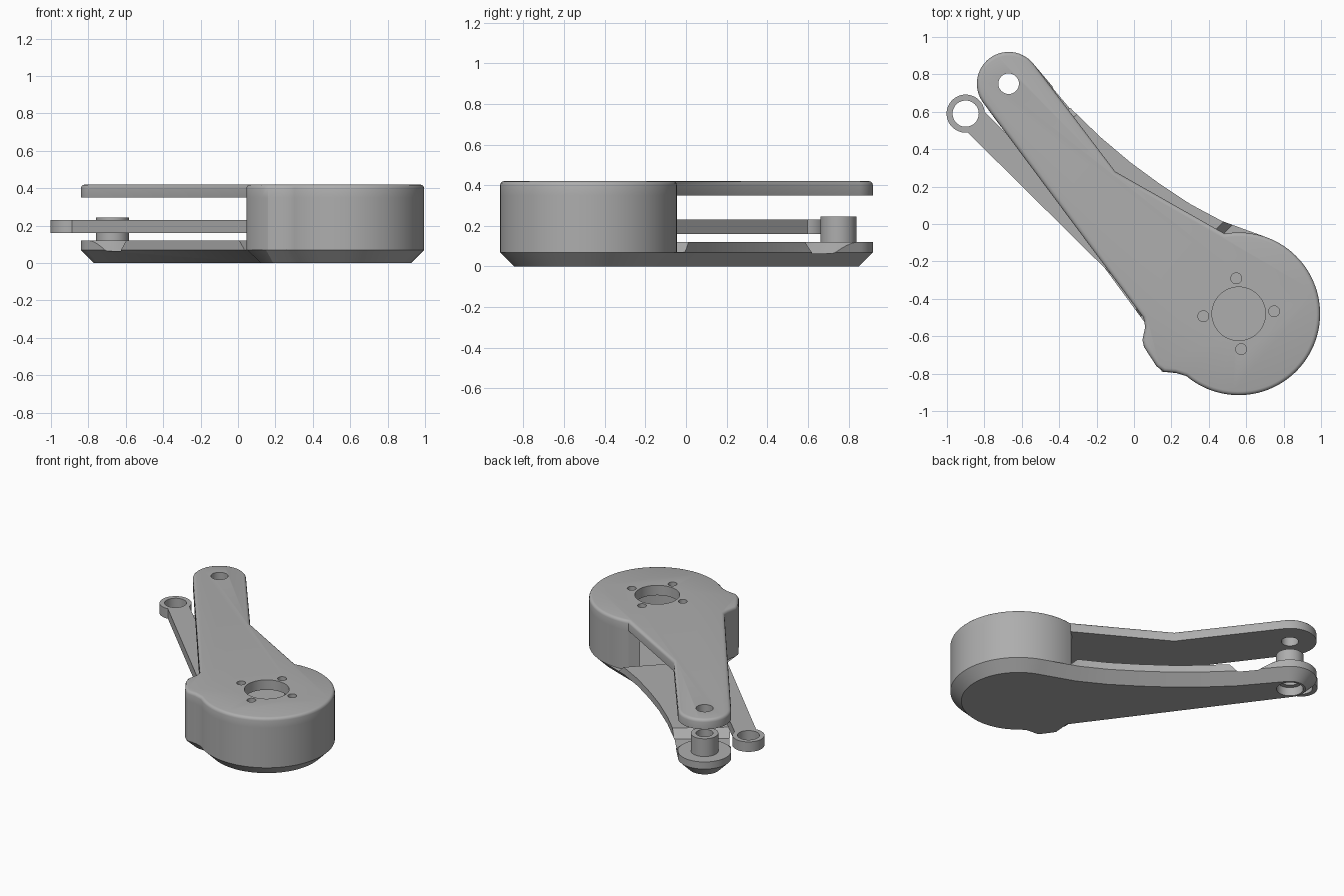
import bpy, bmesh, math
from mathutils import Vector

if "Cube" in bpy.data.objects:
    bpy.data.objects.remove(bpy.data.objects["Cube"])

grey = bpy.data.materials.new("plain grey")
grey.use_nodes = True
COLOUR = (0.42, 0.42, 0.42, 1)
grey.diffuse_color = COLOUR
grey.node_tree.nodes["Principled BSDF"].inputs["Base Color"].default_value = COLOUR

HUB, HUB_R = Vector((0.56, -0.48)), 0.435
PIVOT, PIVOT_R = Vector((-0.67, 0.75)), 0.17
ROD_EYE = Vector((-0.9, 0.59))


def arc(centre, r, a0, a1, n):
    angles = [math.radians(a0 + (a1 - a0) * i / n) for i in range(n + 1)]
    return [centre + Vector((math.cos(a), math.sin(a))) * r for a in angles]


def inset(points, d):
    """Move a counter-clockwise outline inwards with mitred corners."""
    out = []
    for i, p in enumerate(points):
        e0 = (p - points[i - 1]).normalized()
        e1 = (points[(i + 1) % len(points)] - p).normalized()
        n0, n1 = Vector((-e0.y, e0.x)), Vector((-e1.y, e1.x))
        out.append(p + (n0 + n1) * d / (1 + n0.dot(n1)))
    return out


def finish(bm, name):
    bmesh.ops.recalc_face_normals(bm, faces=bm.faces)
    mesh = bpy.data.meshes.new(name)
    bm.to_mesh(mesh)
    bm.free()
    mesh.materials.append(grey)
    ob = bpy.data.objects.new(name, mesh)
    bpy.context.collection.objects.link(ob)
    return ob


def prism(name, points, levels):
    """Stack insets of an outline at the (height, inset) levels."""
    bm = bmesh.new()
    rings = [[bm.verts.new((p.x, p.y, z)) for p in inset(points, d)] for z, d in levels]
    for lo, hi in zip(rings, rings[1:]):
        for i in range(len(lo)):
            bm.faces.new((lo[i - 1], lo[i], hi[i], hi[i - 1]))
    bm.faces.new(rings[0])
    bm.faces.new(rings[-1])
    return finish(bm, name)


def cylinder(name, centre, r, z0, z1, n=48):
    return prism(name, arc(centre, r, 0, 360 - 360 / n, n - 1), [(z0, 0), (z1, 0)])


def trough(name, origin, along, profile):
    """Cutter with a (distance, height) section, swept across a direction."""
    along = along.normalized()
    across = Vector((along.y, -along.x))
    bm = bmesh.new()
    rings = []
    for side in (-1, 1):
        pts = [(origin + along * s + across * side, z) for s, z in profile]
        rings.append([bm.verts.new((p.x, p.y, z)) for p, z in pts])
    a, b = rings
    for i in range(len(a)):
        bm.faces.new((a[i - 1], a[i], b[i], b[i - 1]))
    bm.faces.new(a)
    bm.faces.new(b)
    return finish(bm, name)


def cut(ob, *cutters):
    for c in cutters:
        c.hide_render = True
        mod = ob.modifiers.new("cut", 'BOOLEAN')
        mod.operation, mod.solver, mod.object = 'DIFFERENCE', 'EXACT', c
        bpy.context.view_layer.objects.active = ob
        bpy.ops.object.modifier_apply(modifier=mod.name)
        bpy.data.objects.remove(c)


# Shared outline pieces, counter-clockwise
tip = arc(PIVOT, PIVOT_R, 37, 217, 32)
bump = [Vector(p) for p in ((0.05, -0.5), (0.06, -0.55), (0.045, -0.62), (0.055, -0.66),
                            (0.12, -0.76), (0.16, -0.79), (0.22, -0.795))]
coarse_bump = [Vector(p) for p in ((0.06, -0.53), (0.05, -0.65), (0.15, -0.79), (0.26, -0.8))]
curve = [Vector(p) for p in ((0.47, 0.016), (0.3, 0.107), (0.13, 0.22),
                             (-0.02, 0.33), (-0.18, 0.465), (-0.33, 0.61))]

# Lower plate: chamfered underneath, recessed at the hub and near the pivot
base = tip + coarse_bump + arc(HUB, HUB_R, 230, 430, 56) + curve
lower_plate = prism("lower_plate", base, [(0, 0.07), (0.07, 0), (0.12, 0)])
hub_recess = trough("hub_recess", Vector((0, 0)), Vector((1, -1)),
                    [(0.32, 0.13), (0.375, 0.071), (2, 0.071), (2, 0.13)])
channel = trough("channel", PIVOT, Vector((-0.6, 0.8)),
                 [(-0.36, 0.13), (-0.3, 0.065), (0, 0.065), (0, 0.13)])
flank = prism("flank", arc(PIVOT, 0.253, 0, 354, 59), [(0.055, 0), (0.135, 0.1)])
cut(channel, flank)
cut(lower_plate, hub_recess, channel,
    cylinder("bore", PIVOT, 0.055, -0.1, 0.3),
    cylinder("counterbore", PIVOT, 0.085, -0.1, 0.06))

# Hub wall: thin shell, open towards the arm
outer = bump + arc(HUB, HUB_R, 230, 460, 64)
inner = arc(HUB, 0.4, 109, -199, 64)
hub_wall = prism("hub_wall", outer + inner, [(0.07, 0), (0.352, 0)])

# Upper arm: cover of the hub and arm in one piece with a rounded top edge
cover = tip + bump + arc(HUB, HUB_R, 230, 460, 64) + [Vector((-0.1, 0.28))]
upper_arm = prism("upper_arm", cover,
                  [(0.35, 0), (0.4, 0), (0.41, 0.003), (0.417, 0.01), (0.42, 0.02)])
cut(upper_arm, cylinder("pivot_hole", PIVOT, 0.055, 0.3, 0.5),
    cylinder("hub_hole", HUB, 0.143, 0.3, 0.5))
for k in range(4):
    a = math.radians(94 + 90 * k)
    at = HUB + Vector((math.cos(a), math.sin(a))) * 0.19
    cut(upper_arm, cylinder("screw_hole", at, 0.029, 0.3, 0.5, 24))

# Pivot boss: tube standing on the lower plate
boss = cylinder("pivot_boss", PIVOT, 0.088, 0.11, 0.245)
cut(boss, cylinder("boss_bore", PIVOT, 0.055, 0, 0.3))

# Push rod: ring eye and flat bar running into the hub
rod_eye = cylinder("rod_eye", ROD_EYE, 0.102, 0.16, 0.23)
cut(rod_eye, cylinder("eye_bore", ROD_EYE, 0.07, 0.1, 0.3))
bar = [Vector(p) for p in ((-0.89, 0.49), (0.08, -0.47), (0.22, -0.4), (-0.8, 0.6))]
rod_bar = prism("rod_bar", bar, [(0.16, 0), (0.23, 0)])
cut(rod_bar, cylinder("eye_clearance", ROD_EYE, 0.1, 0.1, 0.3))

# Smooth the round sides, keep the real edges sharp
for ob in (lower_plate, hub_wall, upper_arm, boss, rod_eye, rod_bar):
    bpy.ops.object.select_all(action='DESELECT')
    ob.select_set(True)
    bpy.context.view_layer.objects.active = ob
    bpy.ops.object.shade_smooth_by_angle(angle=math.radians(32))
